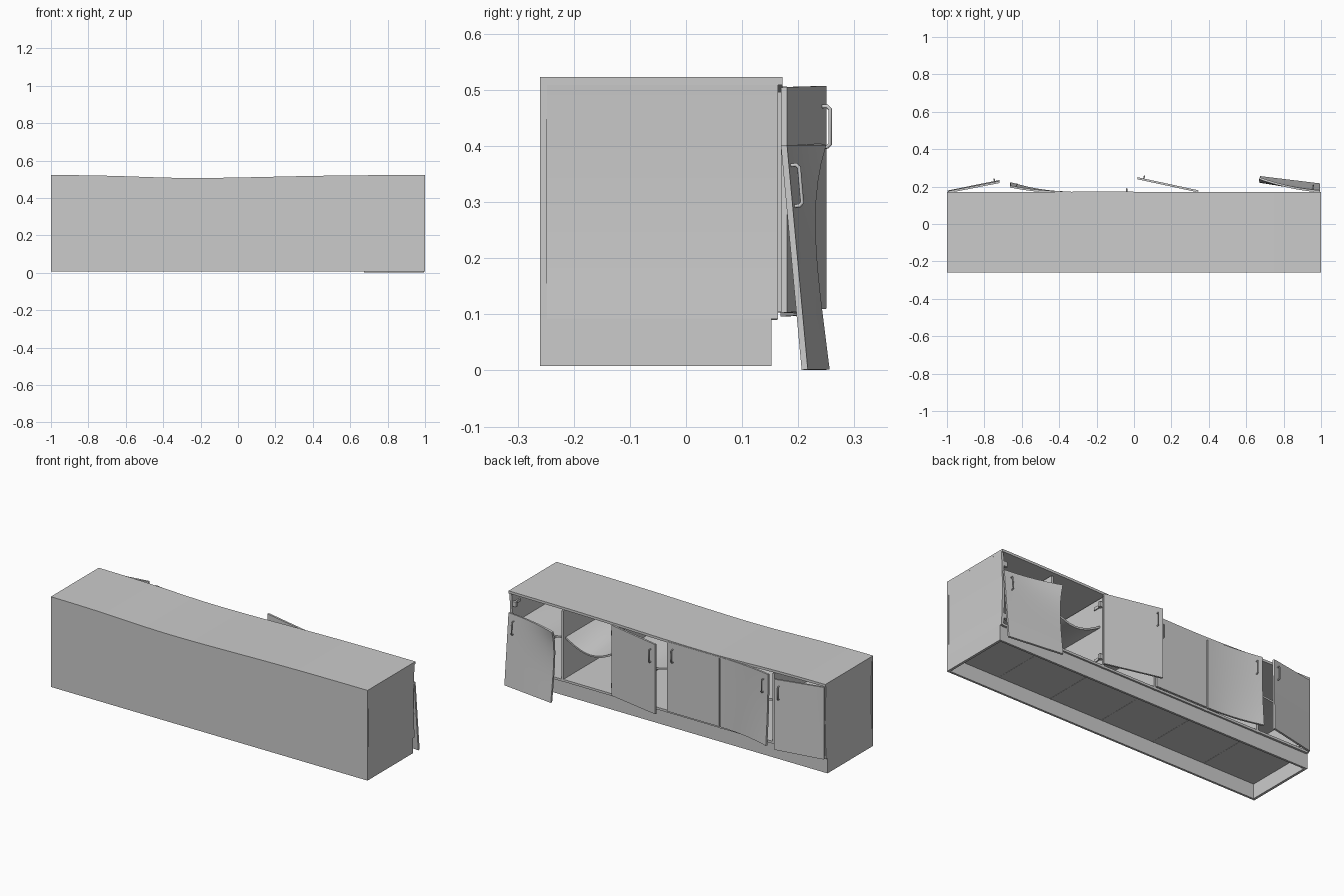
import bpy, bmesh, math
from mathutils import Vector

if "Cube" in bpy.data.objects:
    bpy.data.objects.remove(bpy.data.objects["Cube"])

BAY = 1 / 3
DIV = 0.006      # half thickness of dividers


def add_mesh(name, bm):
    me = bpy.data.meshes.new(name)
    bm.to_mesh(me)
    bm.free()
    ob = bpy.data.objects.new(name, me)
    bpy.context.collection.objects.link(ob)
    return ob


def box(name, x0, x1, y0, y1, z0, z1):
    bm = bmesh.new()
    bmesh.ops.create_cube(bm, size=1)
    for v in bm.verts:
        v.co = (x0 + (x1 - x0) * (v.co.x + .5),
                y0 + (y1 - y0) * (v.co.y + .5),
                z0 + (z1 - z0) * (v.co.z + .5))
    return add_mesh(name, bm)


def sheet(name, fn, nu, nv, thick):
    """Board whose outer face is fn(u, v); thickness goes inward."""
    bm = bmesh.new()
    bmesh.ops.create_grid(bm, x_segments=nu, y_segments=nv, size=.5)
    for v in bm.verts:
        v.co = fn(v.co.x + .5, v.co.y + .5)
    ob = add_mesh(name, bm)
    mod = ob.modifiers.new("thickness", 'SOLIDIFY')
    mod.thickness = thick
    mod.offset = -1
    bpy.ops.object.select_all(action='DESELECT')
    ob.select_set(True)
    bpy.context.view_layer.objects.active = ob
    bpy.ops.object.convert(target='MESH')
    bpy.ops.object.shade_smooth_by_angle(angle=math.radians(30))
    return ob


def sag(x):
    w = .38 if x < -.25 else .6
    return -.016 * math.exp(-((x + .25) / w) ** 2)


# Sagging worktop and rear panel
sheet("worktop", lambda u, v: (2 * u - 1, -.26 + .432 * v, .523 + sag(2 * u - 1)), 24, 1, .014)
sheet("rear_panel", lambda u, v: (2 * u - 1, -.26,
      .008 + v * (.5145 + sag(2 * u - 1))), 24, 1, .012)

# End panels, slightly bowed inward, with the toe-kick notch below
for s, side in ((1, "right"), (-1, "left")):
    def end(u, v, s=s):
        t = u if s > 0 else 1 - u
        return (s * (1 - .006 * math.sin(math.pi * v)), -.26 + .424 * t, .093 + .417 * v)
    sheet("end_panel_" + side, end, 1, 8, .014)
    xs = sorted((s * .986, s))
    box("end_foot_" + side, xs[0], xs[1], -.26, .152, .008, .093)
box("toe_kick", -.986, .986, .14, .152, .008, .093)

# Dividers, floors and shelves for the six bays
droop = [.015, .02, .01, .03, .06, .015]
for i in range(6):
    a, b = -1 + i * BAY, -1 + (i + 1) * BAY
    if i:
        box(f"divider_{i}", a - DIV, a + DIV, -.248, .162, .09, .494)
    x0, x1 = a + (.014 if i == 0 else DIV), b - (.014 if i == 5 else DIV)
    box(f"floor_{i}", x0, x1, -.248, .162 if 0 < i < 5 else .164, .091, .104)
    d = droop[i]
    sheet(f"shelf_{i}", lambda u, v, d=d: (x0 + (x1 - x0) * u, -.248 + .39 * v,
          .338 - d * math.sin(math.pi * u) * v), 10, 6, .01)

# Doors: corners as seen from the door side (top-left, top-right,
# bottom-left, bottom-right), outward curl, handle position across the width
doors = {
    "fallen_door": ([(.995, .18, .402), (.672, .205, .402), (.995, .217, .002), (.675, .256, .002)],
                    lambda u, v: .045 * u ** 2 * v ** 4, .12),
    "ajar_door": ([(.345, .18, .505), (.02, .25, .507), (.345, .18, .103), (.02, .25, .11)],
                  lambda u, v: 0, .9),
    "closed_door": ([(-.003, .174, .502), (-.33, .174, .502), (-.003, .174, .104), (-.33, .174, .104)],
                    lambda u, v: 0, .11),
    "warped_door": ([(-.336, .174, .502), (-.662, .174, .502), (-.336, .174, .104), (-.66, .174, .102)],
                    lambda u, v: u ** 2 * (.032 + .018 * (1 - v) ** 2), .9),
    "end_door": ([(-.72, .23, .5), (-.996, .176, .506), (-.72, .235, .1), (-.996, .179, .096)],
                 lambda u, v: 0, .09),
}


def handle(name, fn, u):
    h = .385
    v0, v1 = 1 - .105 / h, 1 - .035 / h
    p0, p1 = Vector(fn(u, v0)), Vector(fn(u, v1))
    n = (Vector(fn(u + .02, v0)) - Vector(fn(u - .02, v0))).cross(p1 - p0).normalized()
    up = (p1 - p0).normalized() * .005
    pts = [p0 - n * .002, p0 + n * .009, p0 + n * .014 + up,
           p1 + n * .014 - up, p1 + n * .009, p1 - n * .002]
    cu = bpy.data.curves.new(name, 'CURVE')
    cu.dimensions = '3D'
    cu.bevel_depth = .0035
    cu.bevel_resolution = 2
    sp = cu.splines.new('POLY')
    sp.points.add(len(pts) - 1)
    for p, c in zip(sp.points, pts):
        p.co = (*c, 1)
    ob = bpy.data.objects.new(name, cu)
    bpy.context.collection.objects.link(ob)


for name, (corners, curl, hu) in doors.items():
    tl, tr, bl, br = map(Vector, corners)

    def door(u, v):
        p = bl.lerp(br, u).lerp(tl.lerp(tr, u), v)
        p.y += curl(u, v)
        return p
    sheet(name, door, 12, 12, .011)
    handle(name + "_handle", door, hu)

# Hinges on the carcass: a plate with a short arm
for k, (x, d) in enumerate(((.982, -1), (.337, 1), (.324, -1), (-.328, 1), (-.344, -1), (-.982, 1))):
    for z in (.15, .45):
        xs = sorted((x, x + d * .008))
        box(f"hinge_plate_{k}", xs[0], xs[1], .1, .16, z - .008, z + .008)
        xs = sorted((x, x + d * .022))
        box(f"hinge_arm_{k}", xs[0], xs[1], .148, .164, z - .014, z + .014)
